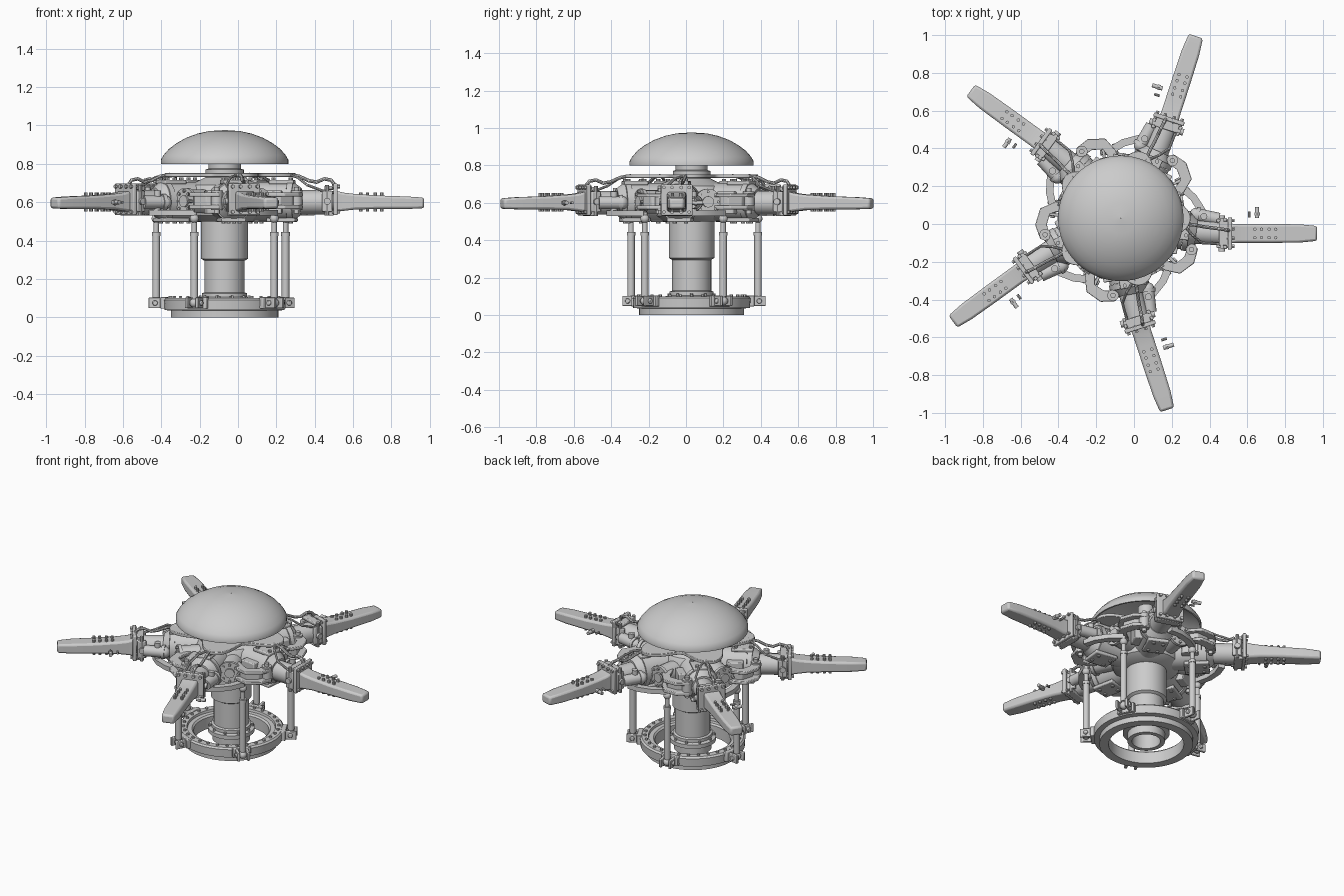
import bpy, bmesh, math
from mathutils import Matrix, Vector

if "Cube" in bpy.data.objects:
    bpy.data.objects.remove(bpy.data.objects["Cube"])

CX, CY = -0.07, 0.03      # rotor axis
HUB = Matrix.Translation((CX, CY, 0))
N = 5


def cyl(bm, p0, p1, r0, r1=None, n=24):
    p0, p1 = Vector(p0), Vector(p1)
    d = p1 - p0
    m = Matrix.Translation((p0 + p1) / 2) @ d.to_track_quat('Z', 'Y').to_matrix().to_4x4()
    bmesh.ops.create_cone(bm, cap_ends=True, segments=n, radius1=r0,
                          radius2=r0 if r1 is None else r1, depth=d.length, matrix=m)


def box(bm, c, s, rz=0):
    m = Matrix.Translation(c) @ Matrix.Rotation(math.radians(rz), 4, 'Z') @ Matrix.Diagonal((*s, 1))
    bmesh.ops.create_cube(bm, size=1, matrix=m)


def ball(bm, c, r):
    bmesh.ops.create_uvsphere(bm, u_segments=16, v_segments=10, radius=r, matrix=Matrix.Translation(c))


def loft(bm, rings, cap=True, closed=False):
    vs = [[bm.verts.new(p) for p in r] for r in rings]
    pairs = list(zip(vs, vs[1:])) + ([(vs[-1], vs[0])] if closed else [])
    for a, b in pairs:
        for i in range(len(a)):
            j = (i + 1) % len(a)
            bm.faces.new((a[i], a[j], b[j], b[i]))
    if cap and not closed:
        bm.faces.new(vs[0][::-1])
        bm.faces.new(vs[-1])


def lathe(bm, prof, n=64, closed=True):
    loft(bm, [[(r * math.cos(2 * math.pi * i / n), r * math.sin(2 * math.pi * i / n), z)
               for i in range(n)] for r, z in prof], closed=closed)


def strip(bm, pts, w, z0, z1):
    """Bent flat bar following a plan-view path."""
    rings = []
    for i, p in enumerate(pts):
        t = Vector(pts[min(i + 1, len(pts) - 1)]) - Vector(pts[max(i - 1, 0)])
        nrm = Vector((-t.y, t.x)).normalized() * w / 2
        a, b = Vector(p) + nrm, Vector(p) - nrm
        rings.append([(a.x, a.y, z0), (b.x, b.y, z0), (b.x, b.y, z1), (a.x, a.y, z1)])
    loft(bm, rings)


def tube(bm, pts, r, n=8):
    for a, b in zip(pts, pts[1:]):
        cyl(bm, a, b, r, n=n)
        ball(bm, b, r)


def part(name, build, bevel=0, repeat=False):
    bm = bmesh.new()
    build(bm)
    bmesh.ops.recalc_face_normals(bm, faces=bm.faces)
    me = bpy.data.meshes.new(name)
    bm.to_mesh(me)
    bm.free()
    o = bpy.data.objects.new(name, me)
    bpy.context.collection.objects.link(o)
    bpy.ops.object.select_all(action='DESELECT')
    o.select_set(True)
    bpy.context.view_layer.objects.active = o
    bpy.ops.object.shade_smooth_by_angle(angle=math.radians(32))
    if bevel:
        b = o.modifiers.new("bevel", 'BEVEL')
        b.width, b.segments, b.limit_method = bevel, 2, 'ANGLE'
    o.matrix_world = HUB
    if repeat:
        for k in range(1, N):
            c = o.copy()
            c.name = f"{name}_{k + 1}"
            bpy.context.collection.objects.link(c)
            c.matrix_world = HUB @ Matrix.Rotation(2 * math.pi * k / N, 4, 'Z')


# --- central parts ---
def dome(bm):
    outer = [(.332, .80), (.332, .822), (.318, .846), (.29, .878), (.25, .908), (.20, .936),
             (.14, .958), (.08, .971), (.002, .976)]
    lathe(bm, outer + [(r * .97, z - .012) for r, z in outer[:0:-1]] + [(.322, .80)])


part("dome_cover", dome)
part("mast", lambda bm: lathe(bm, [(.085, .02), (.112, .02), (.112, .07), (.14, .075), (.14, .10), (.118, .105),
                                   (.118, .125), (.105, .13), (.105, .295), (.122, .305), (.122, .50),
                                   (.085, .50)]))
part("base_ring", lambda bm: lathe(bm, [(.225, 0), (.28, 0), (.28, .035), (.312, .038), (.315, .09), (.305, .10),
                                        (.265, .10), (.262, .085), (.235, .085), (.225, .075)], 72))


def ring_bolts(bm):
    for i in range(30):
        a = 2 * math.pi * i / 30
        c, s = math.cos(a), math.sin(a)
        cyl(bm, (c * .285, s * .285, .098), (c * .285, s * .285, .11), .009, n=6)
        if i % 3 == 0:
            cyl(bm, (c * .127, s * .127, .09), (c * .127, s * .127, .115), .008, n=6)


part("ring_bolts", ring_bolts)


def hub(bm):
    lathe(bm, [(.002, .50), (.15, .50), (.20, .53), (.215, .57), (.215, .65), (.19, .69), (.13, .715),
               (.10, .73), (.10, .77), (.085, .775), (.085, .80), (.05, .805), (.05, .94), (.002, .94)])


part("hub_body", hub)


def top_plate(bm):
    ang = [2 * math.pi * i / 120 for i in range(120)]
    loft(bm, [[((.30 + .07 * math.cos(5 * a)) * math.cos(a), (.30 + .07 * math.cos(5 * a)) * math.sin(a), z)
               for a in ang] for z in (.732, .752)])


part("lobed_top_plate", top_plate, .003)


# --- one arm, repeated five times; arm runs along local +x at y = -0.08 ---
Y = -.08


def barrel(bm):
    cyl(bm, (.08, -.035, .605), (.33, -.065, .605), .10, n=40)
    cyl(bm, (.33, -.065, .605), (.36, -.068, .605), .106, n=40)
    cyl(bm, (.36, -.068, .605), (.40, -.073, .605), .10, .07, n=40)
    cyl(bm, (.39, -.072, .60), (.54, Y, .60), .063, n=32)
    cyl(bm, (.53, Y, .60), (.57, Y, .60), .045, n=24)


part("arm_barrel", barrel, repeat=True)


def blade(bm):
    secs = [(.58, .052, .55, .66), (.62, .05, .555, .65), (.68, .05, .562, .643), (.80, .05, .565, .635),
            (.95, .048, .565, .63), (1.04, .039, .568, .624)]
    loft(bm, [[(x, Y - h, a), (x, Y + h, a), (x, Y + h, b), (x, Y - h, b)] for x, h, a, b in secs])


part("blade_stub", blade, .012, True)


def blade_bolts(bm):
    for x in (.71, .745, .785, .82):
        for dy in (-.022, .022):
            cyl(bm, (x, Y + dy, .552), (x, Y + dy, .652), .009, n=8)


part("blade_bolts", blade_bolts, repeat=True)


def flange(bm):
    box(bm, (.578, Y, .615), (.022, .17, .165))
    box(bm, (.545, Y, .675), (.05, .13, .02))
    box(bm, (.545, Y, .54), (.05, .13, .02))
    for s in (-1, 1):
        box(bm, (.535, Y + s * .068, .605), (.055, .022, .11), s * 8)


part("blade_flange", flange, .005, True)


def flange_bolts(bm):
    for dy in (-.068, -.025, .025, .068):
        for z in (.55, .682):
            cyl(bm, (.56, Y + dy, z), (.602, Y + dy, z), .010, n=6)
    for s in (-1, 1):
        cyl(bm, (.535, Y + s * .06, .605), (.535, Y + s * .095, .605), .018, n=12)
        cyl(bm, (.535, Y + s * .07, .53), (.535, Y + s * .07, .69), .011, n=10)


part("flange_bolts", flange_bolts, repeat=True)


def clamps(bm):
    box(bm, (.30, -.06, .705), (.13, .10, .022), -7)
    box(bm, (.30, -.06, .508), (.15, .13, .022), -7)
    box(bm, (.25, -.16, .60), (.10, .05, .12), -7)


part("barrel_clamps", clamps, .006, True)


def clamp_bolts(bm):
    for x in (.255, .345):
        for y in (-.09, -.03):
            cyl(bm, (x, y, .49), (x, y, .728), .011, n=8)
    cyl(bm, (.375, -.165, .56), (.375, -.165, .66), .03, n=20)
    cyl(bm, (.375, -.165, .54), (.375, -.165, .68), .014, n=12)
    cyl(bm, (.375, -.165, .60), (.37, -.08, .60), .022, n=16)


part("clamp_pins", clamp_bolts, repeat=True)


# bent outer bracket and its end blocks
def bracket(bm):
    path = [(.25, .10), (.315, .155), (.35, .21), (.325, .28), (.28, .312), (.20, .29)]
    strip(bm, path, .052, .565, .585)
    strip(bm, path, .052, .63, .65)
    strip(bm, [(x * .94, y * .94) for x, y in path], .02, .565, .65)


part("bent_bracket", bracket, .004, True)


# round damper with bolted end cap
def damper(bm):
    cyl(bm, (.14, .06, .605), (.30, .085, .605), .062, n=32)
    cyl(bm, (.30, .085, .605), (.32, .088, .605), .07, n=32)
    cyl(bm, (.32, .088, .605), (.332, .09, .605), .03, n=20)
    for i in range(8):
        a = math.pi * i / 4
        y, z = .088 + .054 * math.cos(a), .605 + .054 * math.sin(a)
        cyl(bm, (.31, y, z), (.333, y, z), .008, n=6)


part("round_damper", damper, repeat=True)


# pitch horn beside the barrel reaching the vertical link
def horn(bm):
    cyl(bm, (.52, -.005, .60), (.40, .02, .60), .034, n=24)
    cyl(bm, (.415, .015, .60), (.395, .02, .60), .042, n=24)
    ball(bm, (.40, .02, .60), .036)
    strip(bm, [(.45, -.03), (.43, .04), (.385, .11), (.318, .169)], .04, .53, .56)
    cyl(bm, (.44, .01, .53), (.44, .01, .66), .018, n=16)


part("pitch_horn", horn, repeat=True)

LX, LY = .318, .169


def link(bm):
    for r0, a, b in ((.020, .10, .43), (.023, .425, .445), (.014, .44, .55), (.013, .06, .11)):
        cyl(bm, (LX, LY, a), (LX, LY, b), r0, n=20)
    ball(bm, (LX, LY, .515), .024)
    ball(bm, (LX, LY, .075), .024)


part("pitch_link", link, repeat=True)


def lug(bm):
    for s in (-1, 1):
        a = math.atan2(LY, LX)
        ox, oy = -math.sin(a) * .03 * s, math.cos(a) * .03 * s
        box(bm, (LX * .96 + ox, LY * .96 + oy, .075), (.10, .016, .055), math.degrees(a))
        cyl(bm, (LX, LY, .075), (LX + ox * 1.6, LY + oy * 1.6, .075), .014, n=12)
    box(bm, (LX * .88, LY * .88, .075), (.03, .11, .06), 28)


part("ring_lug", lug, .004, True)


# hose from top plate to the blade, plus a second line along the barrel
def hose(bm):
    tube(bm, [(.33, -.03, .745), (.39, -.035, .735), (.44, -.045, .712), (.48, -.05, .705), (.52, -.055, .722),
              (.555, -.06, .715), (.575, -.065, .69)], .009)
    tube(bm, [(.33, -.03, .745), (.38, -.09, .73), (.43, -.13, .69), (.51, -.135, .66), (.57, -.14, .65)], .007)


part("cable_hose", hose, repeat=True)


# loose pins floating beside each blade
def pins(bm):
    cyl(bm, (.722, .002, .60), (.722, .06, .60), .011, n=12)
    cyl(bm, (.722, .015, .60), (.722, .03, .60), .016, n=6)
    cyl(bm, (.68, .005, .60), (.68, .035, .60), .007, n=8)


part("loose_pins", pins, repeat=True)
